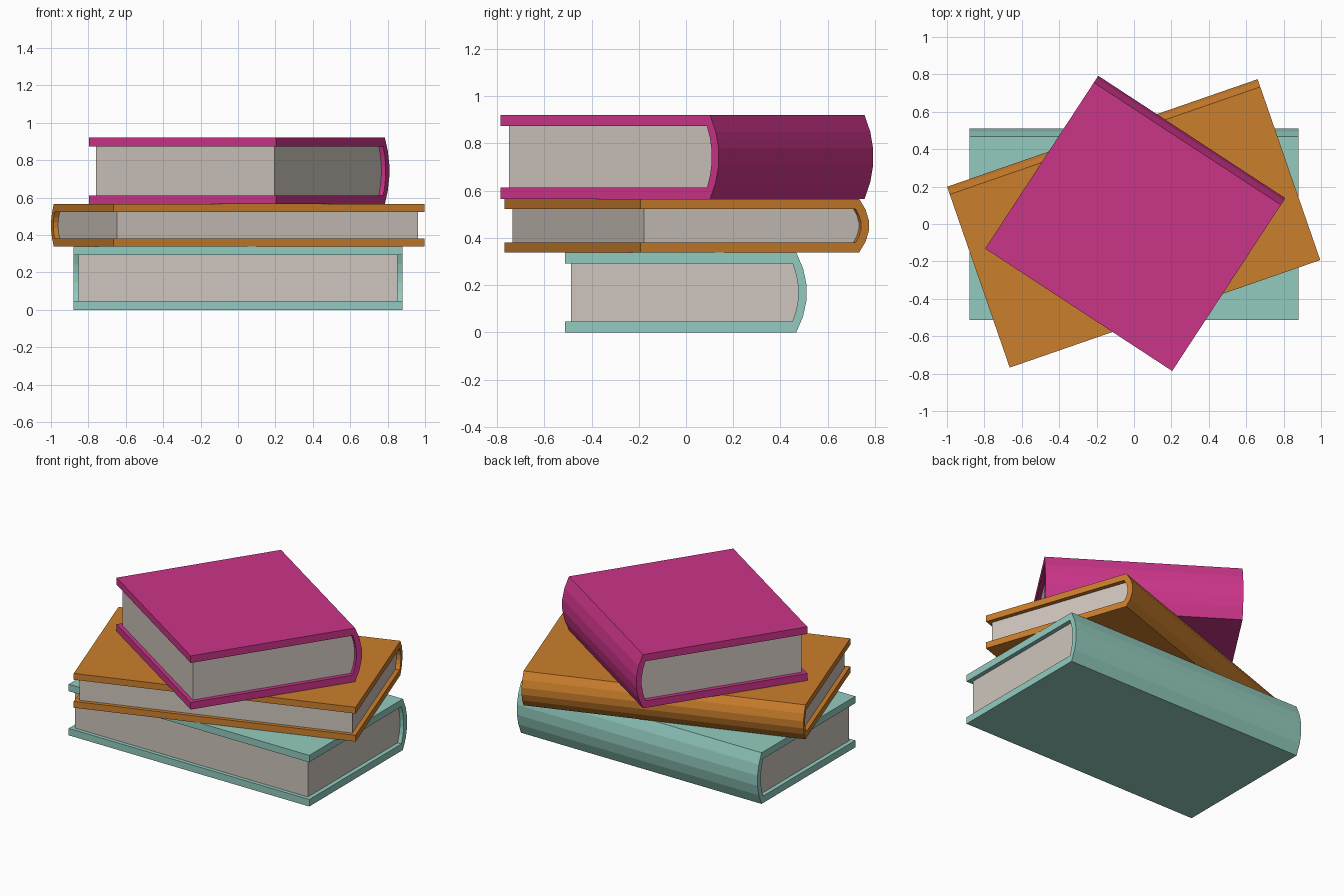
import bpy, bmesh, math

if "Cube" in bpy.data.objects:
    bpy.data.objects.remove(bpy.data.objects["Cube"])

BULGE, INNER_BULGE, SEGMENTS = 0.045, 0.025, 5


def material(name, rgb):
    mat = bpy.data.materials.new(name)
    mat.diffuse_color = (*rgb, 1)
    mat.use_nodes = True
    mat.node_tree.nodes["Principled BSDF"].inputs["Base Color"].default_value = mat.diffuse_color
    return mat


def arc(y, z0, z1, bulge):
    """Shallow rounded spine curve from z0 up to z1."""
    pts = []
    for i in range(SEGMENTS + 1):
        t = 2 * i / SEGMENTS - 1
        pts.append((y + bulge * (1 - t * t), (z0 + z1) / 2 + t * (z1 - z0) / 2))
    return pts


def extrude_profile(name, profile, width, mat, place):
    """Extrude a closed (y, z) outline along x, centred on x = 0."""
    bm = bmesh.new()
    face = bm.faces.new([bm.verts.new((-width / 2, y, z)) for y, z in profile])
    ext = bmesh.ops.extrude_face_region(bm, geom=[face])
    verts = [v for v in ext["geom"] if isinstance(v, bmesh.types.BMVert)]
    bmesh.ops.translate(bm, verts=verts, vec=(width, 0, 0))
    bmesh.ops.recalc_face_normals(bm, faces=bm.faces)
    mesh = bpy.data.meshes.new(name)
    bm.to_mesh(mesh)
    bm.free()
    mesh.materials.append(mat)
    obj = bpy.data.objects.new(name, mesh)
    x, y, z, angle = place
    obj.location = (x, y, z)
    obj.rotation_euler.z = math.radians(angle)
    bpy.context.collection.objects.link(obj)


def book(name, width, depth, height, board, place, rgb):
    front, hinge = -depth / 2, depth / 2 - BULGE
    low, high = board, height - board
    inner = arc(hinge - 0.016, low, high, INNER_BULGE)
    # Cover: two boards joined by the rounded spine
    cover = [(front, 0)] + arc(hinge, 0, height, BULGE)
    cover += [(front, height), (front, high)] + inner[::-1] + [(front, low)]
    extrude_profile(name + "_cover", cover, width, material(name, rgb), place)
    # Page block set back from the cover edges
    pages = [(front + 0.025, low)] + inner + [(front + 0.025, high)]
    extrude_profile(name + "_pages", pages, width - 0.056, paper, place)


paper = material("paper", (0.62, 0.56, 0.51))

# Stack from bottom to top
book("bottom_book", 1.76, 1.024, 0.338, 0.046, (0, 0, 0, 0), (0.29, 0.60, 0.52))
book("middle_book", 1.757, 1.025, 0.227, 0.042, (-0.002, 0.004, 0.338, 19.1), (0.60, 0.21, 0.025))
book("top_book", 1.195, 1.106, 0.355, 0.047, (0.007, 0.004, 0.565, -33.2), (0.60, 0.035, 0.25))
